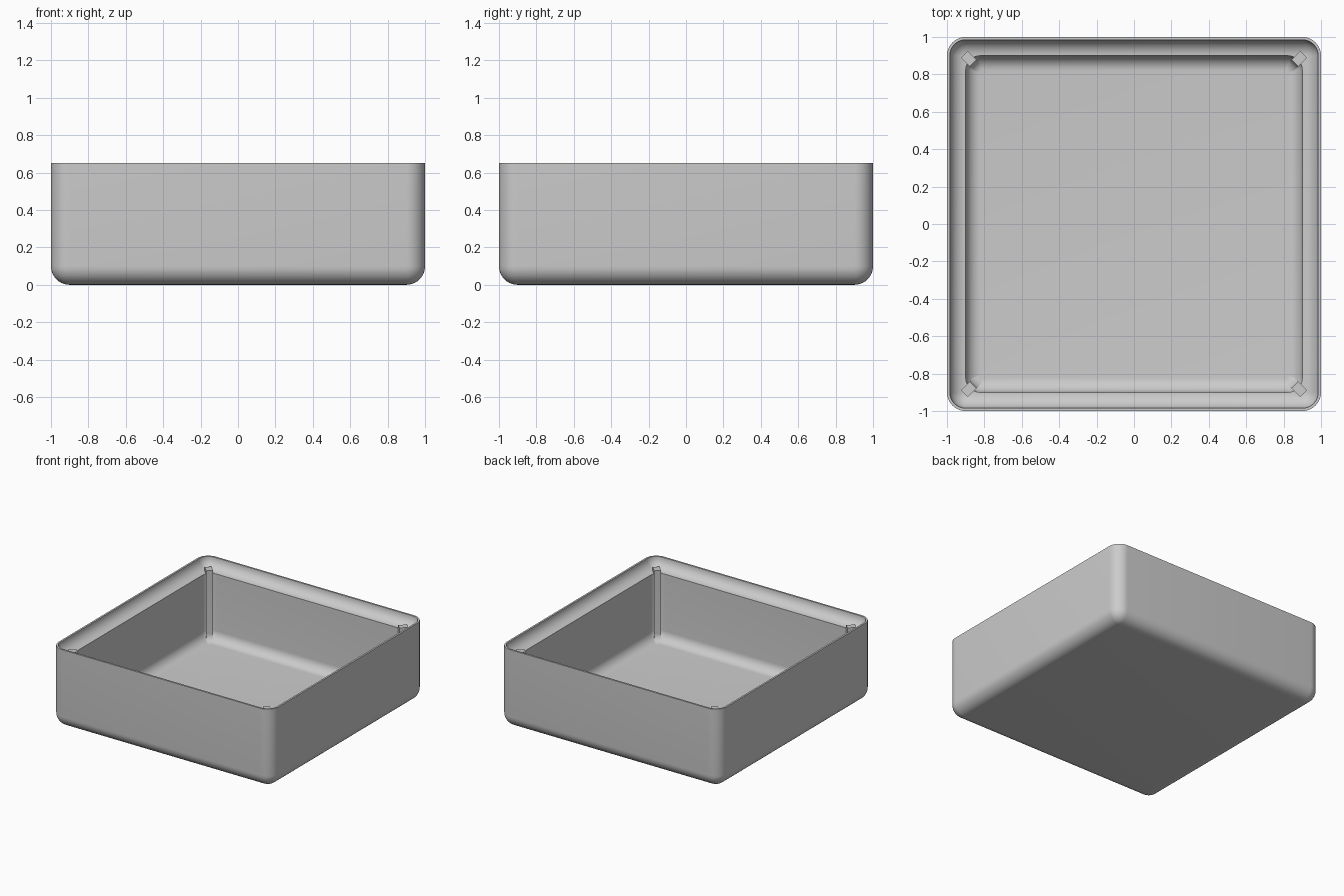
import bpy, bmesh
from math import sin, cos, pi, sqrt
from mathutils import Vector

cube = bpy.data.objects.get("Cube")
if cube:
    bpy.data.objects.remove(cube, do_unlink=True)

grey = bpy.data.materials.new("light_grey")
grey.use_nodes = True
color = (0.6, 0.6, 0.6, 1)
grey.diffuse_color = color
grey.node_tree.nodes["Principled BSDF"].inputs["Base Color"].default_value = color

SEG = 10
HEIGHT, FLOOR, LEDGE = 0.65, 0.02, 0.57


def finish(bm, name):
    bmesh.ops.remove_doubles(bm, verts=bm.verts, dist=1e-5)
    bmesh.ops.recalc_face_normals(bm, faces=bm.faces)
    mesh = bpy.data.meshes.new(name)
    bm.to_mesh(mesh)
    bm.free()
    mesh.materials.append(grey)
    obj = bpy.data.objects.new(name, mesh)
    bpy.context.collection.objects.link(obj)
    bpy.ops.object.select_all(action='DESELECT')
    obj.select_set(True)
    bpy.context.view_layer.objects.active = obj
    bpy.ops.object.shade_smooth_by_angle(angle=pi / 6)
    return obj


def rounded_ring(bm, c, r, z):
    """Square ring whose corner arcs of radius r are centred at (+-c, +-c)."""
    ring = []
    for q, (sx, sy) in enumerate([(1, 1), (-1, 1), (-1, -1), (1, -1)]):
        for i in range(SEG + 1):
            a = (q + i / SEG) * pi / 2
            ring.append(bm.verts.new((sx * c + r * cos(a), sy * c + r * sin(a), z)))
    return ring


def fillet(c, r, z):
    """Rounded bottom edge from the floor at z up to the vertical wall."""
    steps = [i / SEG * pi / 2 for i in range(SEG + 1)]
    return [(c, r * sin(a), z + r * (1 - cos(a))) for a in steps]


# Tray shell: outside, thin rim, concave ledge, cavity
outside = fillet(0.9, 0.1, 0) + [(0.9, 0.1, HEIGHT)]
lip = [(0.9, 0.085, HEIGHT)] + fillet(0.9, 0.085, LEDGE - 0.005)[::-1]
cavity = [(0.82, 0.08, LEDGE - 0.005)] + fillet(0.82, 0.08, FLOOR)[::-1]
bm = bmesh.new()
rings = [rounded_ring(bm, *p) for p in outside + lip + cavity]
for a, b in zip(rings, rings[1:]):
    for i in range(len(a)):
        j = (i + 1) % len(a)
        bm.faces.new((a[i], a[j], b[j], b[i]))
for end in (rings[0], rings[-1]):
    bm.faces.new(end[::SEG + 1])
finish(bm, "tray_shell")

# Corner ribs: diagonal posts with a foot curving into the floor
FRONT, BACK, TOP, FOOT, HALF = 0.86 * sqrt(2), 0.907 * sqrt(2), 0.6, 0.06, 0.026
profile = [(BACK, TOP), (FRONT, TOP)]
for i in range(SEG + 1):
    a = i / SEG * pi / 2
    profile.append((FRONT - FOOT * (1 - cos(a)), FLOOR + 0.001 + FOOT * (1 - sin(a))))
# keep the buried back edge inside the shell
profile += [(FRONT, FLOOR + 0.001), (FRONT + 0.02, FLOOR + 0.05), (BACK, FLOOR + 0.1)]
corners = {"back_left": (1, 1), "back_right": (-1, 1),
           "front_right": (-1, -1), "front_left": (1, -1)}
for name, (sx, sy) in corners.items():
    out = Vector((sx, sy, 0)).normalized()
    side = Vector((-out.y, out.x, 0)) * HALF
    bm = bmesh.new()
    near, far = ([bm.verts.new(out * d + side * s + Vector((0, 0, z)))
                  for d, z in profile] for s in (-1, 1))
    bm.faces.new(near)
    bm.faces.new(far[::-1])
    for i in range(len(near)):
        j = (i + 1) % len(near)
        bm.faces.new((near[i], near[j], far[j], far[i]))
    finish(bm, "corner_rib_" + name)
